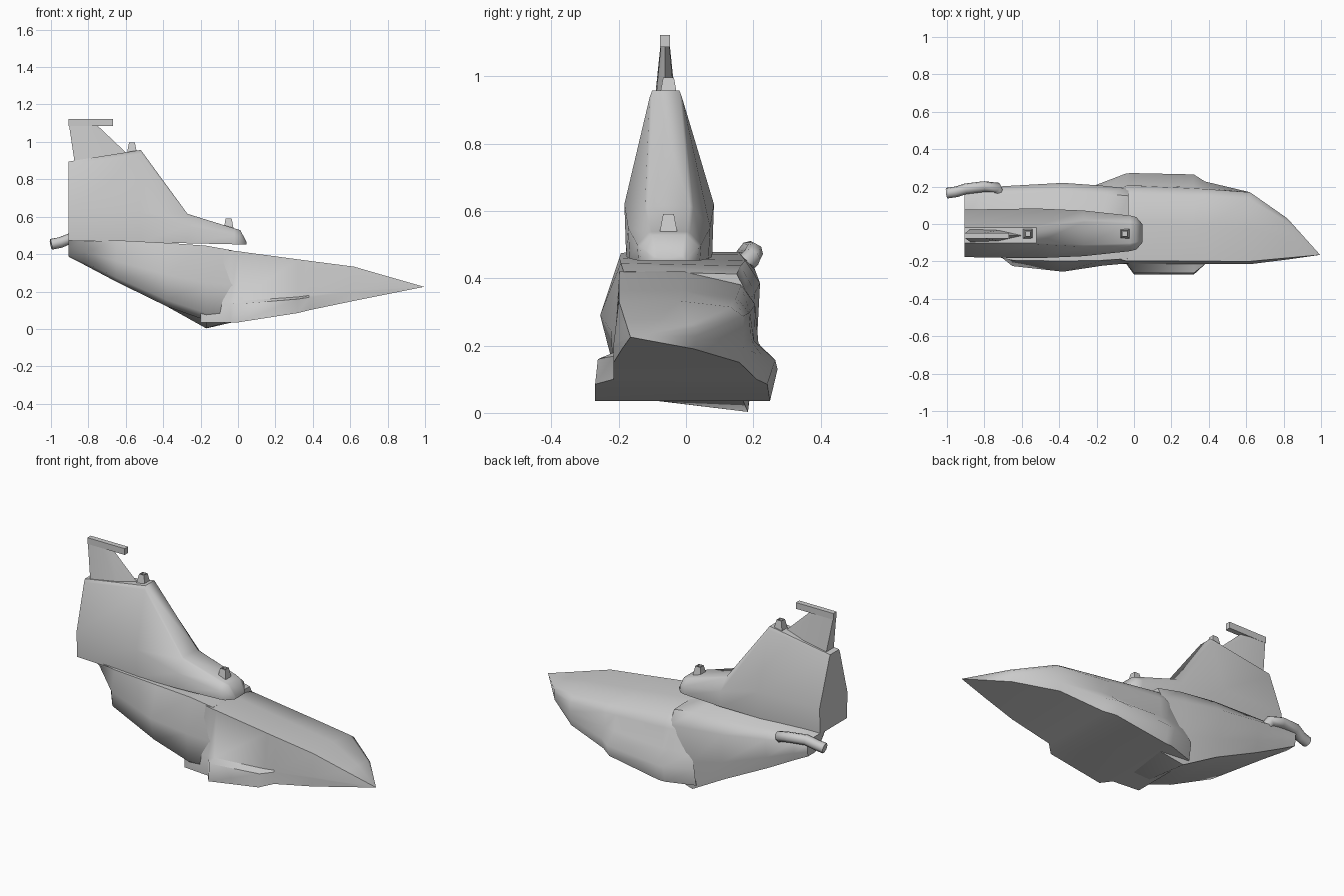
import bpy, bmesh, math
from mathutils import Vector

if "Cube" in bpy.data.objects:
    bpy.data.objects.remove(bpy.data.objects["Cube"])


def finish(name, bm, angle=60):
    bmesh.ops.remove_doubles(bm, verts=bm.verts, dist=1e-5)
    bmesh.ops.recalc_face_normals(bm, faces=bm.faces)
    me = bpy.data.meshes.new(name)
    bm.to_mesh(me)
    bm.free()
    ob = bpy.data.objects.new(name, me)
    bpy.context.collection.objects.link(ob)
    bpy.ops.object.select_all(action='DESELECT')
    ob.select_set(True)
    bpy.context.view_layer.objects.active = ob
    if angle:
        bpy.ops.object.shade_smooth_by_angle(angle=math.radians(angle))


def loft(name, rings, angle=60):
    """Skin a series of equally sized rings of points and cap both ends."""
    bm = bmesh.new()
    vs = [[bm.verts.new(p) for p in r] for r in rings]
    n = len(vs[0])
    for a, b in zip(vs, vs[1:]):
        for i in range(n):
            j = (i + 1) % n
            bm.faces.new((a[i], a[j], b[j], b[i]))
    bm.faces.new(vs[0])
    bm.faces.new(vs[-1])
    finish(name, bm, angle)


def box(bm, centre, base, top, height):
    """Upright box whose top may be smaller than its base."""
    bmesh.ops.create_cube(bm, size=1)
    for v in bm.verts:
        s = base if v.co.z < 0 else top
        v.co = Vector((v.co.x * s[0], v.co.y * s[1], v.co.z * height)) + Vector(centre)


def front_ring(x, l, r, t, b, swell_r, swell_l):
    w, h = r - l, t - b
    rake = .11 if x < -.1 else 0          # raked rear edge
    return [(x + rake, l + .04 * w, t), (x + rake, l + .5 * w, t), (x + rake, r - .1 * w, t - .1 * h),
            (x + rake, r, t - .25 * h), (x + rake * .3, r + swell_r * .15, b + .45 * h),
            (x, r + swell_r, b + .25 * h),
            (x, r + swell_r * .85 - .03 * w, b), (x, l - swell_l, b),
            (x, l - swell_l * .85, b + .26 * h), (x, l, b + .3 * h)]


def rear_ring(x, l, r, t, b, bulge, keel, cut):
    w, h = r - l, t - b
    return [(x, l + .05 * w, t), (x, r - .1 * w, t - .02 * h), (x, r, t - .22 * h),
            (x, r - .02 * w, b + .3 * h), (x, r - .05 * w, b - keel), (x, l + .12 * w + cut, b),
            (x, l + cut, b + .1 * h), (x, l - bulge + cut * .5, b + .5 * h)]


# Front hull: lopsided wedge with low side bulges, pointed at one corner
loft("front_hull", [front_ring(*s) for s in [
    (-.2, -.20, .185, .42, .035, .025, 0),
    (-.04, -.215, .205, .42, .035, .066, 0),
    (0, -.215, .205, .415, .035, .067, .055),
    (.32, -.215, .19, .372, .085, .075, .055),
    (.38, -.215, .187, .364, .10, .04, 0),
    (.62, -.215, .17, .333, .15, 0, 0),
    (.82, -.19, .03, .275, .19, 0, 0),
    (.995, -.165, -.165, .225, .225, 0, 0)]])

# Rear hull: keel rises towards the stern, one corner cut away
loft("rear_hull", [rear_ring(*s) for s in [
    (-.905, .02, .19, .478, .386, 0, 0, .08),
    (-.82, -.175, .195, .48, .342, .0, 0, .17),
    (-.65, -.215, .205, .474, .252, .01, 0, 0),
    (-.38, -.22, .22, .46, .12, .035, 0, 0),
    (-.17, -.215, .205, .445, .045, .008, .042, 0),
    (-.03, -.205, .19, .42, .045, .005, .01, 0)]])

# Upper cabin: x, roof half width and height, shoulder half width and height
rings = []
for x, tw, tz, mw, mz in [(-.905, .048, .895, .127, .62), (-.52, .048, .957, .133, .62),
                          (-.27, .072, .615, .122, .55), (-.02, .062, .538, .095, .5),
                          (.012, .055, .528, .087, .495), (.046, .042, .465, .048, .458)]:
    c = -.06 if x < -.4 else -.05
    base = .452 + .022 * min(1, max(0, -x))
    half = [(c, tw * .85, tz), (c, tw, tz - .04 * (tz - base)), (-.05, mw, mz), (-.05, mw * .96, base)]
    rings.append([(x, m + w, z) for m, w, z in half] + [(x, m - w, z) for m, w, z in half[::-1]])
loft("upper_cabin", rings)

# Tail fin: tapered swept blade set into the roof
loft("tail_fin", [
    [(x0, -.062 - w, z), (xm, -.062 - w * .9, z), (x1, -.062, z + lift),
     (xm, -.062 + w * .9, z), (x0, -.062 + w, z)]
    for x0, xm, x1, z, lift, w in [(-.872, -.70, -.58, .88, .045, .036),
                                   (-.905, -.82, -.765, 1.1, 0, .013)]])

# Bar across the fin tip
bm = bmesh.new()
box(bm, (-.787, -.062, 1.104), (.238, .03), (.238, .03), .036)
finish("fin_tip_bar", bm, 0)

# Two hollow tapered roof sockets
for name, x, z in (("rear_socket", -.567, .965), ("front_socket", -.05, .56)):
    bm = bmesh.new()
    box(bm, (x, -.052, z), (.055, .055), (.032, .032), .062)
    top = max(bm.faces, key=lambda f: f.calc_center_median().z)
    bmesh.ops.inset_region(bm, faces=[top], thickness=.006)
    well = bmesh.ops.extrude_discrete_faces(bm, faces=[top])["faces"][0]
    bmesh.ops.translate(bm, verts=well.verts[:], vec=(0, 0, -.02))
    finish(name, bm, 0)

# Bent exhaust pipe at the stern: octagonal tube along a path
path = [Vector(p) for p in ((-1, .165, .452), (-.95, .172, .462), (-.9, .188, .482),
                            (-.8, .2, .476), (-.735, .195, .462), (-.715, .14, .41))]
rings = []
for i, p in enumerate(path):
    t = (path[min(i + 1, len(path) - 1)] - path[max(i - 1, 0)]).normalized()
    u = t.cross(Vector((0, -.6, .8))).normalized()
    v = t.cross(u)
    rings.append([p + .029 * (math.cos(a) * u + math.sin(a) * v)
                  for a in (math.tau * k / 8 for k in range(8))])
loft("exhaust_pipe", rings)
